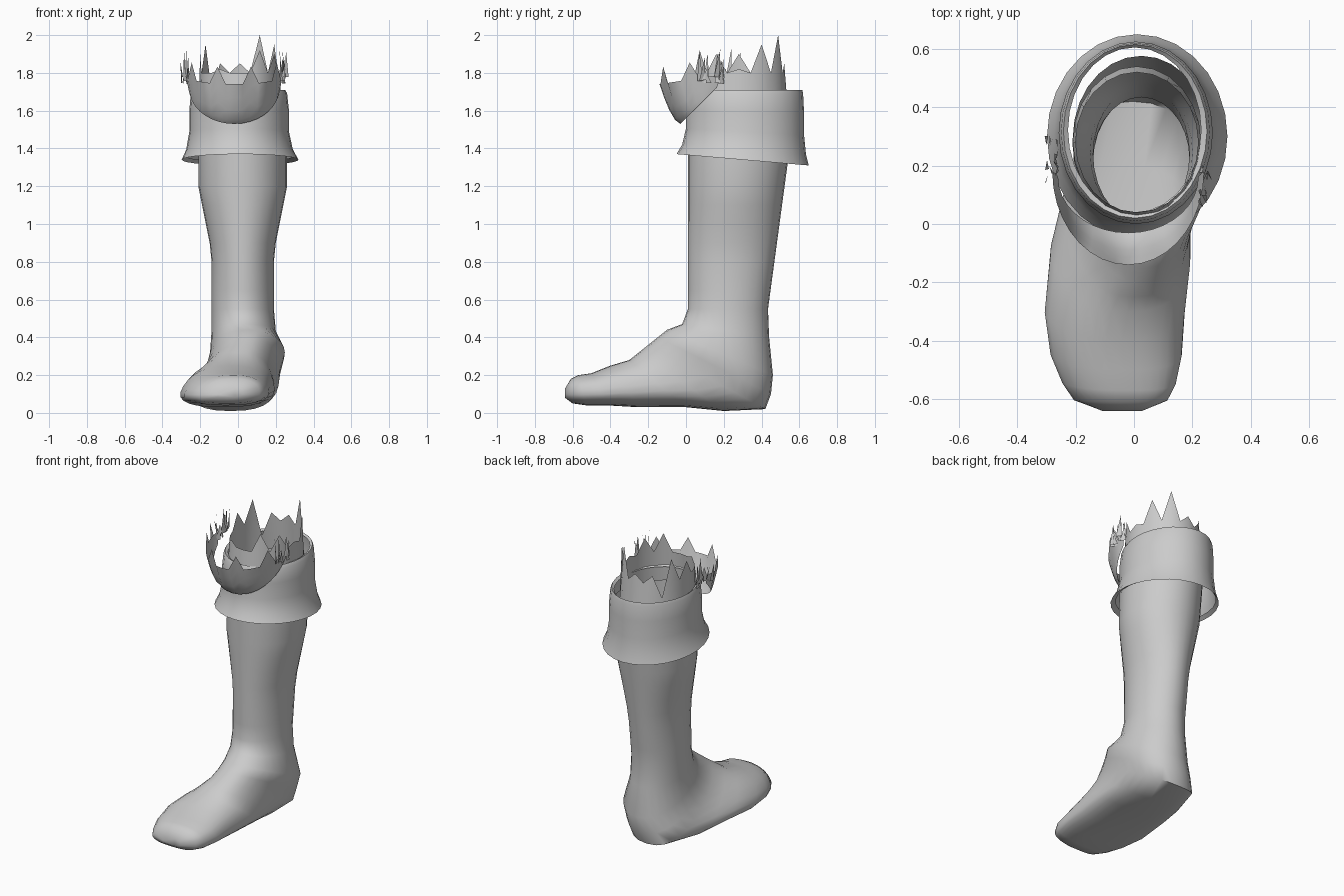
import bpy, bmesh, math, random
from mathutils import Vector

random.seed(4)
if "Cube" in bpy.data.objects:
    bpy.data.objects.remove(bpy.data.objects["Cube"], do_unlink=True)

grey = bpy.data.materials.new("grey")
grey.use_nodes = True
tone = (0.6, 0.6, 0.6, 1)
grey.diffuse_color = tone
grey.node_tree.nodes["Principled BSDF"].inputs["Base Color"].default_value = tone


def finish(name, bm, smooth=60):
    """Turn a bmesh into a shaded grey object."""
    bmesh.ops.recalc_face_normals(bm, faces=bm.faces)
    mesh = bpy.data.meshes.new(name)
    bm.to_mesh(mesh)
    bm.free()
    obj = bpy.data.objects.new(name, mesh)
    bpy.context.collection.objects.link(obj)
    mesh.materials.append(grey)
    bpy.ops.object.select_all(action="DESELECT")
    obj.select_set(True)
    bpy.context.view_layer.objects.active = obj
    bpy.ops.object.shade_smooth_by_angle(angle=math.radians(smooth))


def ring(front, back, right, left, skew=0, square=1, lean=0, count=28):
    """Oval through a front and a back point (y, z), spanning right..left in x."""
    front, back = Vector((0, *front)), Vector((0, *back))
    points = []
    for i in range(count):
        angle = math.tau * i / count
        c, s = math.cos(angle), math.sin(angle)
        u = math.copysign(abs(c) ** square, c)
        v = math.copysign(abs(s) ** square, s)
        u *= (1 + skew * v) / (1 + skew * 0.2)
        point = front.lerp(back, (1 + v) / 2)
        point.x = (right + left) / 2 + u * (left - right) / 2 - lean * v
        points.append(point)
    return points


def skin(bm, rows, closed=True):
    """Join rows of points with quads."""
    grid = [[bm.verts.new(p) for p in row] for row in rows]
    count = len(grid[0])
    for a, b in zip(grid, grid[1:]):
        for i in range(count if closed else count - 1):
            j = (i + 1) % count
            bm.faces.new((a[i], a[j], b[j], b[i]))
    return grid


# Leg: upright rings, widening from the ankle to the calf
rows = []
for z in (1.6, 1.4, 1.2, 1.1, 1, 0.9, 0.8, 0.65, 0.55):
    calf = min(max((z - 0.85) / 0.35, 0), 1)
    rows.append(ring((0.01, z), (0.36 + 0.135 * z, z),
                     -0.14 - 0.07 * calf, 0.19 + 0.07 * calf))

# Foot: the rings tilt forward round the heel and run on to the toe
foot = [
    ((-0.02, 0.47), (0.44, 0.4), -0.14, 0.2),
    ((-0.1, 0.44), (0.46, 0.2), -0.15, 0.25),
    ((-0.15, 0.4), (0.45, 0.1), -0.17, 0.23),
    ((-0.2, 0.36), (0.42, 0.02), -0.2, 0.22),
    ((-0.25, 0.32), (0.2, 0.01), -0.24, 0.2),
    ((-0.3, 0.28), (0, 0.03), -0.28, 0.2),
    ((-0.4, 0.25), (-0.25, 0.03), -0.3, 0.18),
    ((-0.5, 0.21), (-0.42, 0.04), -0.28, 0.17),
    ((-0.57, 0.2), (-0.53, 0.04), -0.24, 0.15),
    ((-0.61, 0.18), (-0.6, 0.05), -0.2, 0.12),
    ((-0.64, 0.13), (-0.64, 0.08), -0.1, 0.03),
]
for i, (front, back, right, left) in enumerate(foot):
    along = min(i / 4, 1)
    rows.append(ring(front, back, right, left,
                     0.2 * along, 1 - 0.2 * along, 0.02 * along))
bm = bmesh.new()
toe = skin(bm, rows)[-1]
bm.faces.new(toe)
finish("boot", bm)

# Folded cuff: flared and open below, with a lip rolled in at the top
bm = bmesh.new()
rows = []
for up, flare in ((0.05, 0.03), (0, 0.06), (0.15, 0.03), (0.4, 0.01),
                  (0.7, 0.01), (0.95, 0), (1, -0.01), (0.97, -0.03)):
    rows.append(ring((0.01 - flare, 1.37 + 0.34 * up),
                     (0.62 + flare / 2, 1.31 + 0.4 * up),
                     -0.25 - flare * 0.8, 0.26 + flare))
skin(bm, rows)
finish("cuff", bm)

# Torn rim above the cuff: pointed tears, with one deep split at the back
bm = bmesh.new()
peaks = (1.82, 1.95, 2, 1.85, 1.85, 1.95, 1.9, 1.8, 1.82, 1.8, 1.92, 1.9)
low, high = [], []
for i, peak in enumerate(peaks):
    valley = 1.7 if i == 4 else 1.8
    for step, z in ((i, peak), (i + 0.5, valley)):
        angle = math.tau * step / len(peaks)
        across, along = math.cos(angle), math.sin(angle)
        low.append(Vector((0.01 + 0.22 * across, 0.28 + 0.26 * along, 1.6)))
        high.append(Vector((0.01 + 0.21 * across, 0.28 + 0.24 * along, z)))
skin(bm, [low, high])
finish("torn_rim", bm)

# Knee guard: a half bowl at the front with a torn upper edge
bm = bmesh.new()
rows = []
columns = 18
for up in (0, 0.1, 0.35, 0.65, 1):
    row = []
    for i in range(columns + 1):
        turn = math.pi * (i / columns - 0.5)
        side = 1 - math.cos(turn)
        tear = 0.09 if i % 4 == 3 else 0
        bottom = Vector((0, -0.03 + 0.19 * side, 1.53 + 0.19 * side))
        top = Vector((0, -0.14 + 0.32 * side, 1.74 + 0.05 * side + tear))
        point = bottom.lerp(top, up)
        point.y = bottom.y + (top.y - bottom.y) * up ** 0.6
        point.x = -0.02 + (0.24 + 0.02 * up) * math.sin(turn)
        row.append(point)
    rows.append(row)
skin(bm, rows, closed=False)
finish("knee_guard", bm)

# Frayed shreds on both sides where the guard meets the rim
for name, x, y in (("left_shreds", 0.24, 0.13), ("right_shreds", -0.28, 0.22)):
    bm = bmesh.new()
    for i in range(12):
        base = Vector((x + random.uniform(-0.02, 0.02),
                       y + random.uniform(-0.07, 0.07),
                       random.uniform(1.74, 1.78)))
        wide = Vector((random.uniform(-0.01, 0.01), 0.015, 0))
        rise = Vector((random.uniform(-0.01, 0.01),
                       random.uniform(-0.02, 0.02),
                       random.uniform(0.06, 0.17)))
        corners = (base - wide, base + wide, base + rise)
        bm.faces.new([bm.verts.new(p) for p in corners])
    finish(name, bm)
